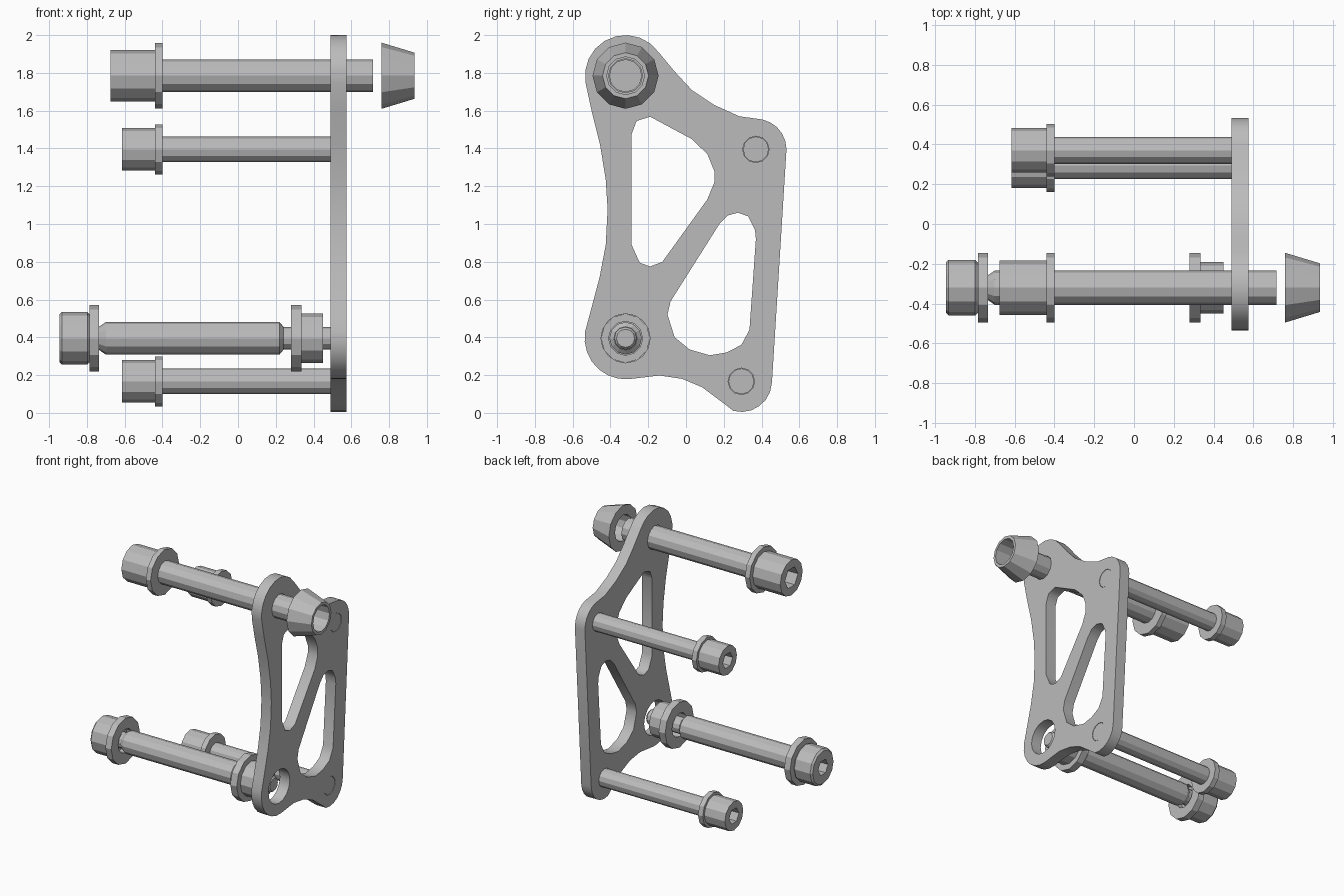
import bpy, bmesh, math
from mathutils import Matrix

if "Cube" in bpy.data.objects:
    bpy.data.objects.remove(bpy.data.objects["Cube"])

grey = bpy.data.materials.new("steel_grey")
grey.diffuse_color = (0.5, 0.5, 0.5, 1)
grey.use_nodes = True
grey.node_tree.nodes["Principled BSDF"].inputs["Base Color"].default_value = grey.diffuse_color
SIDES = 12


def add_object(name, mesh):
    mesh.materials.clear()
    mesh.materials.append(grey)
    ob = bpy.data.objects.new(name, mesh)
    bpy.context.collection.objects.link(ob)
    return ob


def turned(name, y, z, profile, closed=False):
    """Turn (x, radius[, hex]) rings about an x-axis line; closed makes a tube."""
    bm = bmesh.new()
    rings = []
    for x, r, *hexagon in profile:
        ring = []
        for i in range(SIDES):
            a = 2 * math.pi * i / SIDES
            k = r * (math.cos(math.pi / 6) if hexagon and i % 2 else 1)
            ring.append(bm.verts.new((x, y + k * math.cos(a), z + k * math.sin(a))))
        rings.append(ring)
    pairs = list(zip(rings, rings[1:]))
    if closed:
        pairs.append((rings[-1], rings[0]))
    else:
        bm.faces.new(rings[0])
        bm.faces.new(rings[-1])
    for a, b in pairs:
        for i in range(SIDES):
            j = (i + 1) % SIDES
            bm.faces.new((a[i], a[j], b[j], b[i]))
    bmesh.ops.recalc_face_normals(bm, faces=bm.faces)
    me = bpy.data.meshes.new(name)
    bm.to_mesh(me)
    bm.free()
    return add_object(name, me)


def washer(name, y, z, x0, x1, r, bore):
    turned(name, y, z, [(x0, bore), (x0, r), (x1, r), (x1, bore)], True)


def head(name, y, z, x0, x1, r, socket, bevel=0.0):
    turned(name, y, z, [(x0 + 0.1, socket, 1), (x0, socket, 1), (x0, r - bevel),
                        (x0 + bevel, r), (x1 - bevel, r), (x1, r - bevel)]
           if bevel else [(x0 + 0.1, socket, 1), (x0, socket, 1), (x0, r), (x1, r)])


def arc(cy, cz, r, a0, a1, n):
    return [(cy + r * math.cos(math.radians(a0 + (a1 - a0) * i / n)),
             cz + r * math.sin(math.radians(a0 + (a1 - a0) * i / n))) for i in range(n + 1)]


# bolt positions (y, z)
TOP, LOW = (-0.32, 1.785), (-0.32, 0.395)
SMALL = {"upper": (0.37, 1.395), "lower": (0.293, 0.167)}

# bracket plate: outline of bosses joined by curved edges, with windows and holes
outline = (arc(*TOP, 0.215, 35, 190, 9)
           + [(-.50, 1.60), (-.455, 1.42), (-.425, 1.235), (-.415, 1.077),
              (-.425, .89), (-.457, .72), (-.51, .52)]
           + arc(*LOW, 0.217, 170, 275, 7)
           + [(-.14, .198), (-.02, .18), (.087, .135), (.2, .05)]
           + arc(*SMALL["lower"], 0.162, 255, 357, 6)
           + arc(*SMALL["upper"], 0.162, 0, 78, 5)
           + [(.283, 1.57), (.15, 1.63), (.03, 1.71), (-.06, 1.807)])
window_a = [(-.288, .89), (-.288, 1.475), (-.262, 1.545), (-.19, 1.568), (.03, 1.45),
            (.113, 1.37), (.15, 1.28), (.15, 1.22), (.113, 1.13), (-.125, .80),
            (-.19, .775), (-.245, .795)]
window_b = [(-.098, .52), (-.082, .59), (.177, 1.0), (.22, 1.045), (.275, 1.06),
            (.33, 1.04), (.365, .97), (.37, .92), (.336, .44), (.293, .36),
            (.215, .32), (.125, .305), (.02, .335), (-.06, .40)]
holes = [arc(*TOP, 0.09, 0, 330, 11), arc(*LOW, 0.13, 0, 337.5, 15)]
holes += [arc(*p, 0.07, 0, 330, 11) for p in SMALL.values()]

cu = bpy.data.curves.new("plate_profile", 'CURVE')
cu.dimensions, cu.fill_mode, cu.extrude = '2D', 'BOTH', 0.0425
for pts in [outline, window_a, window_b] + holes:
    sp = cu.splines.new('POLY')
    sp.points.add(len(pts) - 1)
    for p, (u, v) in zip(sp.points, pts):
        p.co = (u, v, 0, 1)
    sp.use_cyclic_u = True
tmp = bpy.data.objects.new("plate_profile", cu)
bpy.context.collection.objects.link(tmp)
bpy.context.view_layer.update()
plate = bpy.data.meshes.new_from_object(tmp.evaluated_get(bpy.context.evaluated_depsgraph_get()))
bpy.data.objects.remove(tmp)
# profile plane (u, v) becomes (y, z), thickness runs along x
plate.transform(Matrix(((0, 0, 1, 0.5325), (1, 0, 0, 0), (0, 1, 0, 0), (0, 0, 0, 1))))
add_object("bracket_plate", plate)

# two small bolts
for n, (y, z) in SMALL.items():
    head(n + "_bolt_head", y, z, -0.615, -0.44, 0.112, 0.06)
    washer(n + "_bolt_washer", y, z, -0.44, -0.40, 0.132, 0.066)
    turned(n + "_bolt_shank", y, z, [(-0.44, 0.068), (0.573, 0.068)])

# large top bolt with cone nut
head("top_bolt_head", *TOP, -0.675, -0.44, 0.137, 0.08)
washer("top_bolt_washer", *TOP, -0.44, -0.40, 0.174, 0.086)
turned("top_bolt_shank", *TOP, [(-0.44, 0.087), (0.715, 0.087)])
turned("cone_nut", *TOP, [(0.76, 0.1), (0.76, 0.175), (0.935, 0.122), (0.935, 0.1)], True)

# lower bolt with sleeve, washers and nut
head("low_bolt_head", *LOW, -0.945, -0.785, 0.14, 0.06, 0.013)
washer("low_bolt_outer_washer", *LOW, -0.785, -0.735, 0.175, 0.09)
turned("low_bolt_shank", *LOW, [(-0.785, 0.06), (0.515, 0.06), (0.53, 0.048)])
turned("spacer_sleeve", *LOW, [(-0.735, 0.062), (-0.70, 0.086), (0.22, 0.086), (0.24, 0.062)])
washer("low_bolt_inner_washer", *LOW, 0.28, 0.335, 0.175, 0.09)
washer("low_bolt_nut", *LOW, 0.335, 0.45, 0.13, 0.09)
